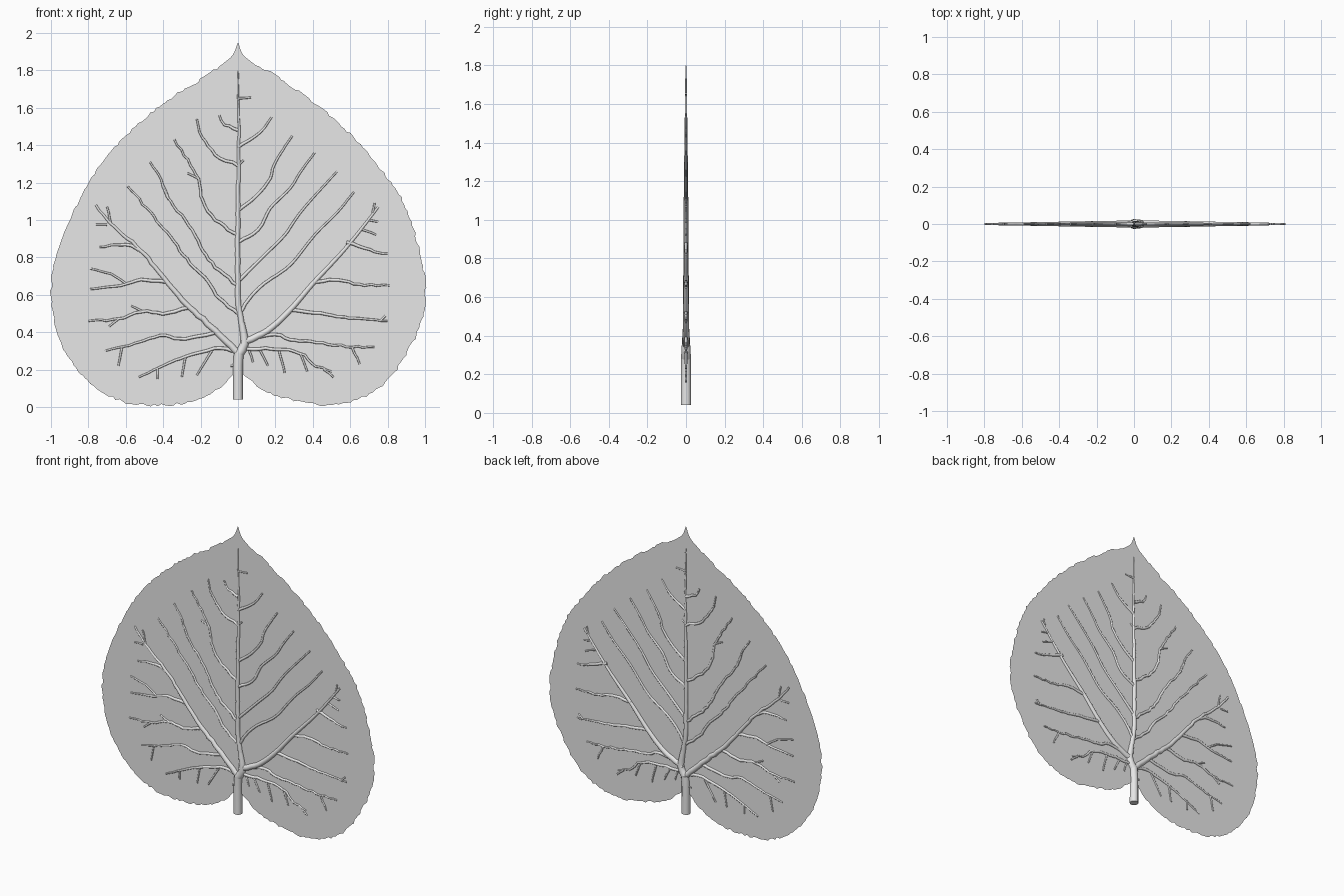
import bpy
import bmesh
import random
from mathutils import Vector
from mathutils.interpolate import poly_3d_calc  # noqa: F401

random.seed(4)

default_cube = bpy.data.objects.get("Cube")
if default_cube:
    bpy.data.objects.remove(default_cube, do_unlink=True)

# One plain grey covers the whole leaf
grey = bpy.data.materials.new("leaf_grey")
grey.use_nodes = True
leaf_colour = (.8, .8, .8, 1)
grey.diffuse_color = leaf_colour
grey.node_tree.nodes["Principled BSDF"].inputs["Base Color"].default_value = leaf_colour


def smooth_path(points, spacing):
    """Catmull-Rom path through (x, z) points, sampled at about the given spacing."""
    points = [Vector(p) for p in points]
    padded = [points[0] * 2 - points[1]] + points + [points[-1] * 2 - points[-2]]
    path = []
    for a, b, c, d in zip(padded, padded[1:], padded[2:], padded[3:]):
        steps = max(1, round((c - b).length / spacing))
        for i in range(steps):
            t = i / steps
            path.append(((b * 2) + (c - a) * t + (a * 2 - b * 5 + c * 4 - d) * t * t
                         + (b * 3 - a - c * 3 + d) * t ** 3) / 2)
    return path + [points[-1]]


def add_object(name, mesh):
    obj = bpy.data.objects.new(name, mesh)
    bpy.context.scene.collection.objects.link(obj)
    mesh.materials.append(grey)
    return obj


def blade(name, right_edge, left_edge):
    """Thin heart-shaped sheet with a finely toothed rim."""
    right = smooth_path(right_edge, .02)
    left = smooth_path(left_edge, .02)
    rim = right + left[-2:0:-1]
    bm = bmesh.new()
    verts = []
    for i, point in enumerate(rim):
        along = rim[(i + 1) % len(rim)] - rim[i - 1]
        outward = Vector((along.y, -along.x)).normalized()
        tooth = random.uniform(-.006, .007) if abs(point.x) > .06 else 0
        point = point - outward * tooth
        verts.append(bm.verts.new((point.x, 0, point.y)))
    bm.faces.new(verts)
    bmesh.ops.triangulate(bm, faces=bm.faces[:])
    mesh = bpy.data.meshes.new(name)
    bm.to_mesh(mesh)
    bm.free()
    return add_object(name, mesh)


def veins(name, paths, start, end, wobble=.004, sides=2):
    """Tapered round tubes, one per path, joined in a single mesh."""
    curve = bpy.data.curves.new(name, "CURVE")
    curve.dimensions = "3D"
    curve.bevel_depth = 1
    curve.bevel_resolution = sides
    curve.use_fill_caps = True
    for points in paths:
        path = smooth_path(points, .03)
        spline = curve.splines.new("POLY")
        spline.points.add(len(path) - 1)
        last = len(path) - 1
        for i, (target, point) in enumerate(zip(spline.points, path)):
            shift = random.uniform(-wobble, wobble) if 0 < i < last else 0
            target.co = (point.x + shift, 0, point.y + shift, 1)
            target.radius = start + (end - start) * i / last
    helper = bpy.data.objects.new(name + "_helper", curve)
    bpy.context.scene.collection.objects.link(helper)
    bpy.context.view_layer.update()
    graph = bpy.context.evaluated_depsgraph_get()
    mesh = bpy.data.meshes.new_from_object(helper.evaluated_get(graph))
    bpy.data.objects.remove(helper, do_unlink=True)
    mesh.materials.clear()
    mesh.shade_smooth()
    mesh.set_sharp_from_angle(angle=.9)
    return add_object(name, mesh)


# Leaf blade, each edge listed from the tip down to the notch
blade(
    "leaf_blade",
    [(0, 1.95), (.03, 1.88), (.1, 1.83), (.22, 1.76), (.49, 1.56), (.68, 1.37),
     (.87, 1.12), (.97, .84), (1, .62), (.96, .4), (.79, .13), (.6, .03),
     (.46, .01), (.28, .04), (.14, .09), (.05, .155), (0, .2)],
    [(0, 1.95), (-.03, 1.88), (-.1, 1.82), (-.2, 1.75), (-.36, 1.65), (-.58, 1.47),
     (-.79, 1.21), (-.94, .89), (-1, .62), (-.94, .33), (-.8, .14), (-.62, .03),
     (-.43, .01), (-.25, .03), (-.12, .09), (-.04, .16), (0, .2)],
)

# Stalk, then the midrib in thinning lengths
veins("stalk", [[(0, .04), (0, .22), (.005, .29)]], .027, .026, 0, 4)
veins("stalk_top", [[(.005, .285), (.035, .34), (.02, .45)]], .026, .016, 0, 4)
veins("midrib", [[(.02, .44), (0, .6), (0, 1.1)]], .016, .012, .002, 3)
veins("midrib_tip", [[(0, 1.09), (.005, 1.5), (0, 1.68), (0, 1.8)]], .012, .003, .002, 3)

# Two main side ribs
veins(
    "main_side_ribs",
    [[(0, .29), (-.12, .41), (-.28, .55), (-.39, .68), (-.52, .84), (-.66, .96), (-.76, 1.08)],
     [(.02, .34), (.16, .41), (.28, .52), (.4, .66), (.55, .82), (.65, .94), (.75, 1.07)]],
    .019, .006, .003, 3,
)

# Long veins rising from the midrib
veins(
    "left_upper_veins",
    [[(0, .5), (-.1, .58), (-.18, .69), (-.26, .77), (-.36, .91), (-.47, 1.04), (-.59, 1.18)],
     [(0, .65), (-.12, .75), (-.2, .86), (-.28, 1), (-.38, 1.12), (-.41, 1.21), (-.47, 1.31)],
     [(0, .92), (-.12, 1), (-.19, 1.1), (-.21, 1.22), (-.27, 1.32), (-.34, 1.43)],
     [(0, 1.29), (-.12, 1.35), (-.19, 1.44), (-.22, 1.54)],
     [(0, 1.48), (-.07, 1.51), (-.1, 1.56)]],
    .009, .005,
)
veins(
    "right_upper_veins",
    [[(.01, .5), (.06, .58), (.14, .66), (.28, .76), (.41, .92), (.53, 1.04), (.62, 1.15)],
     [(0, .67), (.14, .81), (.25, .92), (.35, 1.06), (.53, 1.26)],
     [(0, .88), (.11, .95), (.17, 1.06), (.28, 1.17), (.33, 1.25), (.41, 1.36)],
     [(0, 1.05), (.1, 1.13), (.17, 1.22), (.2, 1.31), (.29, 1.45)],
     [(0, 1.39), (.12, 1.47), (.18, 1.55)]],
    .009, .005,
)

# Veins spreading sideways from the main ribs and the top of the stalk
veins(
    "left_side_veins",
    [[(-.39, .67), (-.52, .68), (-.6, .655), (-.79, .63)],
     [(-.27, .53), (-.4, .5), (-.52, .51), (-.64, .47), (-.8, .46)],
     [(-.53, .84), (-.6, .87), (-.74, .855)],
     [(-.11, .4), (-.28, .365), (-.42, .38), (-.58, .33), (-.71, .3)],
     [(0, .3), (-.13, .31), (-.28, .27), (-.38, .23), (-.53, .16)]],
    .01, .005,
)
veins(
    "right_side_veins",
    [[(.4, .67), (.54, .68), (.65, .655), (.81, .65)],
     [(.28, .52), (.44, .5), (.57, .48), (.8, .46)],
     [(.58, .88), (.73, .83), (.8, .82)],
     [(.04, .36), (.2, .39), (.28, .36), (.42, .345), (.58, .325), (.73, .32)],
     [(.02, .31), (.2, .31), (.33, .29), (.42, .22), (.5, .19)]],
    .01, .005,
)

# Short forks at the ends of the veins
veins(
    "left_forks",
    [[(-.6, .66), (-.68, .71), (-.79, .74)], [(-.5, .51), (-.57, .54)],
     [(-.64, .47), (-.69, .43)], [(-.7, .975), (-.76, .975)],
     [(-.68, .98), (-.7, 1.07)], [(-.62, .32), (-.64, .22)],
     [(-.43, .21), (-.43, .15)], [(-.28, .27), (-.3, .16)],
     [(-.14, .3), (-.22, .17)], [(-.21, 1.22), (-.27, 1.25)],
     [(-.37, 1.11), (-.41, 1.21)], [(0, .22), (-.04, .22)]],
    .006, .005, .002,
)
veins(
    "right_forks",
    [[(.66, .95), (.74, .92)], [(.7, 1), (.75, .99)], [(.72, 1.04), (.73, 1.09)],
     [(.61, .32), (.65, .23)], [(.46, .2), (.51, .16)], [(.33, .29), (.37, .19)],
     [(.22, .3), (.25, .18)], [(.12, .3), (.16, .22)], [(.06, .3), (.08, .24)],
     [(.76, .46), (.79, .49)], [(0, 1.65), (.07, 1.655)], [(0, 1.29), (.03, 1.32)]],
    .006, .005, .002,
)
